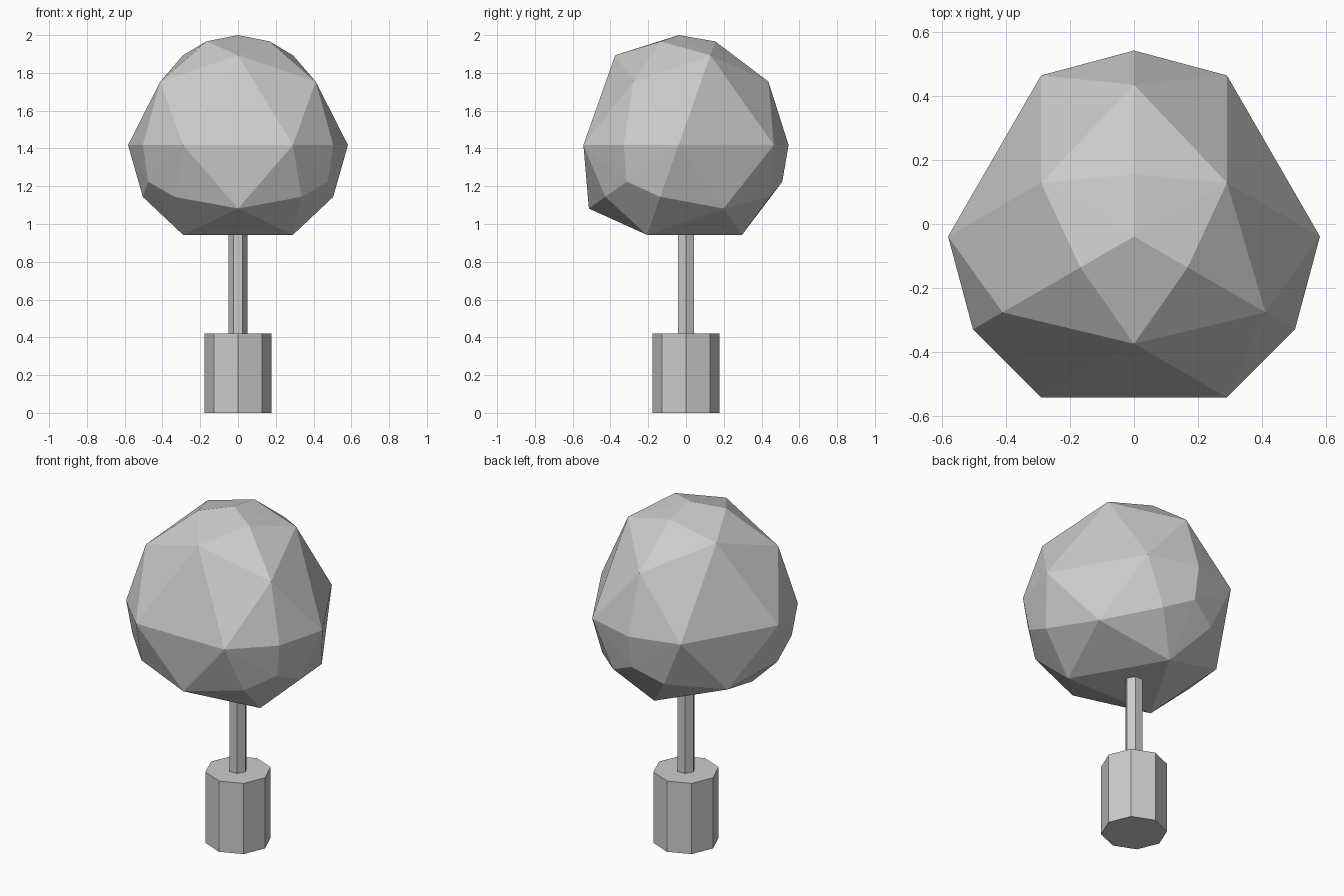
import bpy, bmesh, math
from itertools import product
from mathutils import Vector

if "Cube" in bpy.data.objects:
    bpy.data.objects.remove(bpy.data.objects["Cube"])


def prism(name, sides, radius, z0, z1):
    bpy.ops.mesh.primitive_cylinder_add(vertices=sides, radius=radius, depth=z1 - z0,
                                        location=(0, 0, (z0 + z1) / 2),
                                        rotation=(0, 0, math.pi / 2))
    bpy.context.object.name = name
    return bpy.context.object


# Octagonal pot and hexagonal trunk
prism("pot", 8, 0.178, 0, 0.42)
prism("trunk", 6, 0.05, 0, 1.05)

# Faceted crown: directions of a faceted ball in a cube frame
dirs = []
for s in product((-1, 0, 1), repeat=3):
    n = sum(abs(c) for c in s)
    if n in (1, 2):                                  # axes and cube edge middles
        dirs.append(Vector(s))
    elif n == 3 and s[0] * s[1] * s[2] > 0:          # alternate corners get finer facets
        dirs.append(Vector(s))
        for i in range(3):
            v = Vector(s)
            v[i] *= 2
            dirs.append(v)

# Stand the ball on a cube corner and wrap it in a hull
ex = Vector((0, 1, -1)).normalized()
ey = Vector((2, -1, -1)).normalized()
ez = Vector((1, 1, 1)).normalized()
centre, radius = Vector((0, -0.039, 1.418)), 0.582
bm = bmesh.new()
for d in dirs:
    d.normalize()
    bm.verts.new(centre + radius * Vector((d.dot(ex), d.dot(ey), d.dot(ez))))
bmesh.ops.convex_hull(bm, input=bm.verts)
bmesh.ops.recalc_face_normals(bm, faces=bm.faces)
mesh = bpy.data.meshes.new("crown")
bm.to_mesh(mesh)
bm.free()
bpy.context.collection.objects.link(bpy.data.objects.new("crown", mesh))
